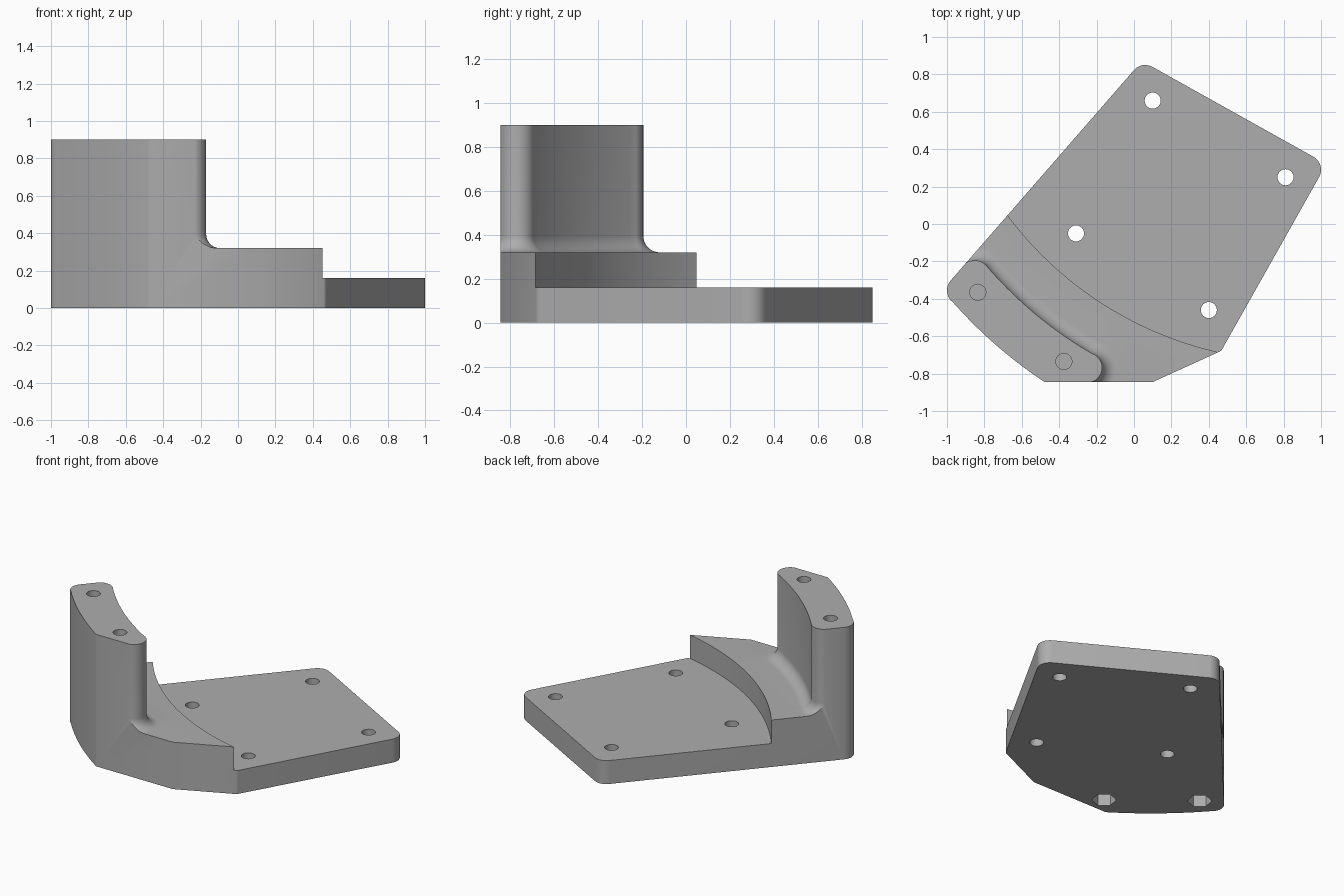
import bpy, bmesh
from math import cos, sin, radians, sqrt

if "Cube" in bpy.data.objects:
    bpy.data.objects.remove(bpy.data.objects["Cube"], do_unlink=True)

grey = bpy.data.materials.new("plain grey")
grey.use_nodes = True
colour = (0.42, 0.42, 0.42, 1)
grey.diffuse_color = colour
grey.node_tree.nodes["Principled BSDF"].inputs["Base Color"].default_value = colour

CENTRE = (0.88, 1.21)   # shared centre of the three large arcs
PLATE_Z, STEP_Z, WALL_Z = 0.16, 0.32, 0.90
FILLET = 0.075


def arc(c, r, a0, a1, n=10):
    angles = [radians(a0 + (a1 - a0) * i / n) for i in range(n + 1)]
    return [(c[0] + r * cos(a), c[1] + r * sin(a)) for a in angles]


def loft(name, levels):
    """Closed solid through (z, profile) levels with equal point counts."""
    bm = bmesh.new()
    rings = [[bm.verts.new((x, y, z)) for x, y in pts] for z, pts in levels]
    bm.faces.new(rings[0])
    bm.faces.new(rings[-1])
    n = len(rings[0])
    for a, b in zip(rings, rings[1:]):
        for i in range(n):
            j = (i + 1) % n
            bm.faces.new((a[i], a[j], b[j], b[i]))
    bmesh.ops.recalc_face_normals(bm, faces=bm.faces)
    mesh = bpy.data.meshes.new(name)
    bm.to_mesh(mesh)
    bm.free()
    mesh.materials.append(grey)
    obj = bpy.data.objects.new(name, mesh)
    bpy.context.collection.objects.link(obj)
    return obj


def prism(name, pts, z0, z1):
    return loft(name, [(z0, pts), (z1, pts)])


def combine(target, tool, operation):
    mod = target.modifiers.new(operation, 'BOOLEAN')
    mod.operation = operation
    mod.solver = 'EXACT'
    mod.object = tool
    bpy.context.view_layer.objects.active = target
    bpy.ops.object.modifier_apply(modifier=mod.name)
    bpy.data.objects.remove(tool, do_unlink=True)


def wall_profile(d):
    """Upright wall section, grown by d on its inner side."""
    return (arc((-0.25, -0.768), 0.08 + d, -90, 60, 14)
            + arc(CENTRE, 2.2 - d, 239.8, 221, 24)
            + arc((-0.852, -0.282), 0.0874 + d, 40.6, 139, 12)
            + [(-1.4, -0.4), (-0.7, -1.3), (-0.25, -1.3)])


# Oversized layers: base plate, raised step, filleted wall
bracket = prism("bracket", [(-2, -2), (2, -2), (2, 2), (-2, 2)], -0.1, PLATE_Z)
step = prism("step", arc(CENTRE, 1.943, 205, 270, 60)
             + [(0.88, -1.6), (-1.6, -1.6), (-1.6, 0.39)], -0.05, STEP_Z)
levels = [(0.05, wall_profile(FILLET))]
for i in range(11):
    a = radians(9 * i)
    levels.append((STEP_Z + FILLET * (1 - cos(a)), wall_profile(FILLET * (1 - sin(a)))))
levels.append((WALL_Z, wall_profile(0)))
wall = loft("wall", levels)
combine(bracket, step, 'UNION')
combine(bracket, wall, 'UNION')

# Trim everything to the rounded outline
outline = (arc((-0.92, -0.355), 0.08, 139, 220)
           + arc(CENTRE, 2.463, 221.5, 236.5, 24)
           + [(0.1, -0.845)]
           + arc((0.445, -0.655), 0.03, -65.5, -30, 6)
           + arc((0.92, 0.29), 0.08, -30, 60.8)
           + arc((0.06, 0.77), 0.08, 60.8, 139))
combine(bracket, prism("outline", outline, 0, 1.1), 'INTERSECT')

# Through holes in the plate
for c in [(0.1, 0.66), (0.81, 0.25), (-0.31, -0.05), (0.4, -0.46)]:
    combine(bracket, prism("hole", arc(c, 0.043, 0, 348.75, 31), -0.2, 0.5), 'DIFFERENCE')

# Screw holes in the wall, with hexagonal nut pockets underneath
for c in [(-0.835, -0.365), (-0.375, -0.735)]:
    combine(bracket, prism("screw_hole", arc(c, 0.043, 0, 348.75, 31), 0.27, 1.1), 'DIFFERENCE')
    combine(bracket, prism("nut_pocket", arc(c, 0.077, -40, 260, 5), -0.2, 0.25), 'DIFFERENCE')

bpy.ops.object.select_all(action='DESELECT')
bracket.select_set(True)
bpy.context.view_layer.objects.active = bracket
bpy.ops.object.shade_smooth_by_angle(angle=radians(25))
